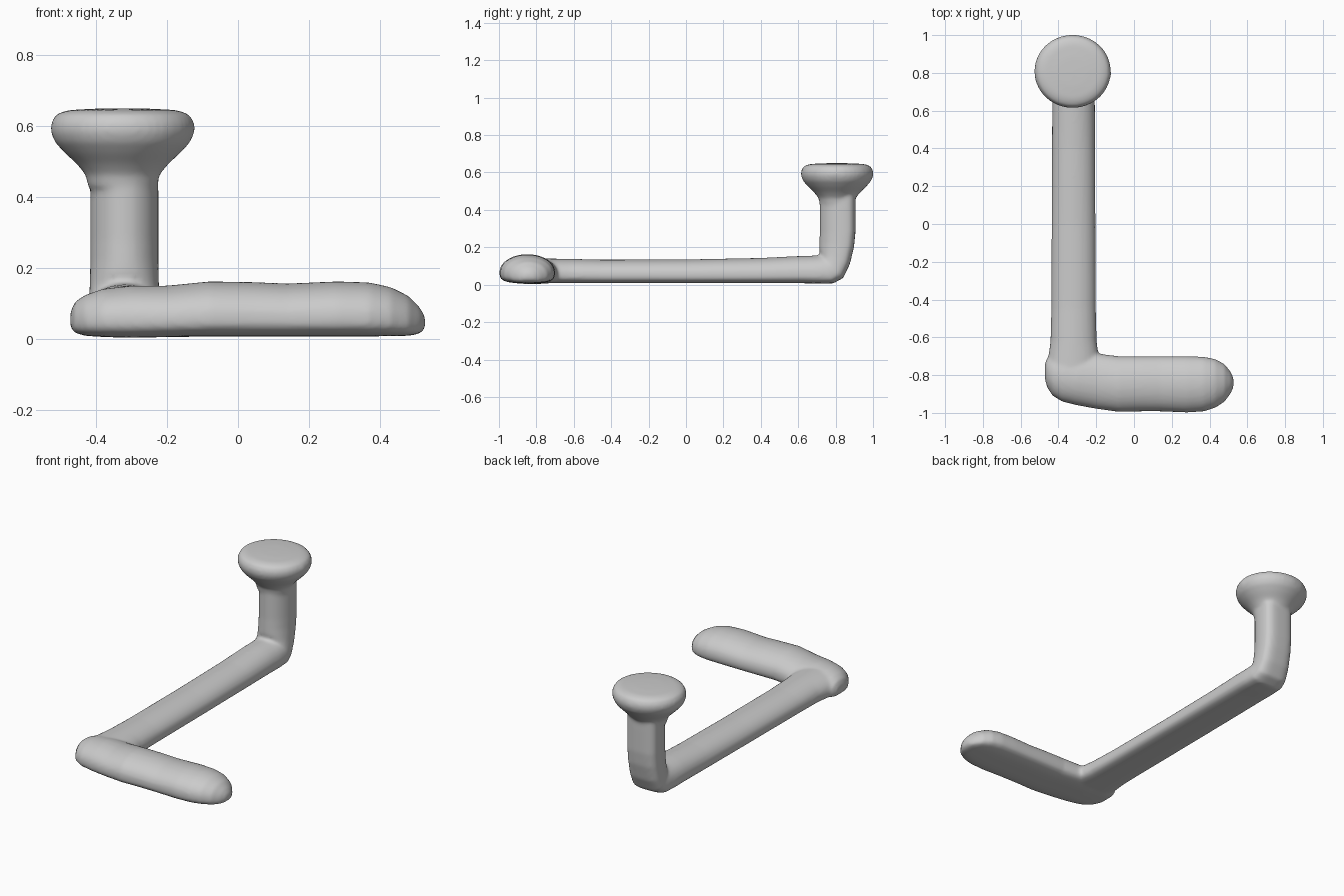
import bpy, bmesh, math
from mathutils import Vector

N = 40
bm = bmesh.new()


def section(hw, h, low=0.36, power=0.62):
    """D-shaped section: domed top, nearly flat underside."""
    pts = []
    for i in range(N):
        t = 2 * math.pi * i / N
        c, s = math.cos(t), math.sin(t)
        if s >= 0:
            u, v = c, low + (1 - low) * s ** 0.95
        else:
            u = math.copysign(abs(c) ** power, c)
            v = low - low * abs(s) ** power
        pts.append((u * hw, v * h))
    return pts


def loft(rings):
    loops = [[bm.verts.new(p) for p in r] for r in rings]
    for a, b in zip(loops, loops[1:]):
        for i in range(len(a)):
            j = (i + 1) % len(a)
            bm.faces.new((a[i], a[j], b[j], b[i]))
    bm.faces.new(loops[0][::-1])
    bm.faces.new(loops[-1])


# long bar bending up into the post: y, z of outer side, angle, half width, height
X = -0.32
bar = [(-0.86, 0.008, 0, 0.125, 0.12), (-0.75, 0.008, 0, 0.140, 0.132),
       (-0.62, 0.008, 0, 0.122, 0.130), (-0.45, 0.008, 0, 0.118, 0.126),
       (0.0, 0.008, 0, 0.116, 0.127), (0.4, 0.008, 0, 0.114, 0.135),
       (0.62, 0.008, 0, 0.113, 0.146), (0.70, 0.006, 2, 0.112, 0.150),
       (0.785, 0.006, 14, 0.108, 0.162), (0.84, 0.035, 42, 0.102, 0.180),
       (0.876, 0.11, 66, 0.098, 0.180), (0.898, 0.20, 82, 0.096, 0.187),
       (0.906, 0.28, 90, 0.096, 0.191), (0.906, 0.50, 90, 0.096, 0.191)]
rings = []
for y, z, ang, hw, h in bar:
    a = math.radians(ang)
    rings.append([Vector((X + u, y - v * math.sin(a), z + v * math.cos(a)))
                  for u, v in section(hw, h)])
loft(rings)

# cross foot along x: x, y min, y max, z bottom, z top
foot = [(-0.472, -0.82, -0.74, 0.035, 0.075), (-0.46, -0.865, -0.71, 0.018, 0.105),
        (-0.43, -0.91, -0.69, 0.010, 0.125), (-0.38, -0.94, -0.68, 0.006, 0.142),
        (-0.30, -0.96, -0.68, 0.004, 0.151), (-0.20, -0.978, -0.685, 0.006, 0.151),
        (-0.08, -0.995, -0.70, 0.008, 0.163), (0.04, -0.992, -0.70, 0.008, 0.161),
        (0.14, -0.992, -0.70, 0.008, 0.157), (0.28, -0.998, -0.70, 0.008, 0.163),
        (0.37, -0.992, -0.703, 0.008, 0.160), (0.43, -0.973, -0.715, 0.009, 0.147),
        (0.48, -0.94, -0.742, 0.010, 0.122), (0.51, -0.90, -0.78, 0.015, 0.092),
        (0.527, -0.865, -0.815, 0.03, 0.065)]
loft([[Vector((x, (y0 + y1) / 2 + u, z0 + v)) for u, v in section((y1 - y0) / 2, z1 - z0)]
      for x, y0, y1, z0, z1 in foot])

# mushroom knob: radius, z
knob = [(0.07, 0.41), (0.095, 0.43), (0.103, 0.465), (0.128, 0.495), (0.160, 0.525),
        (0.187, 0.555), (0.199, 0.585), (0.197, 0.61), (0.183, 0.634),
        (0.150, 0.645), (0.08, 0.649), (0.01, 0.650)]
loft([[Vector((-0.325 + r * 1.02 * math.cos(2 * math.pi * i / N),
               0.808 + r * 0.975 * math.sin(2 * math.pi * i / N), z)) for i in range(N)]
      for r, z in knob])

# small bump on the knob rim
g = bmesh.ops.create_uvsphere(bm, u_segments=16, v_segments=10, radius=0.038)
bmesh.ops.translate(bm, verts=g["verts"], vec=(-0.157, 0.795, 0.595))

bmesh.ops.recalc_face_normals(bm, faces=bm.faces)
me = bpy.data.meshes.new("bent_handle")
bm.to_mesh(me)
bm.free()
ob = bpy.data.objects.new("bent_handle", me)
bpy.context.collection.objects.link(ob)

mat = bpy.data.materials.new("plain grey")
mat.diffuse_color = (0.6, 0.6, 0.6, 1)
me.materials.append(mat)

# fuse the parts into one softly blended skin
rm = ob.modifiers.new("fuse", 'REMESH')
rm.mode = 'VOXEL'
rm.voxel_size = 0.01
rm.use_smooth_shade = True
sm = ob.modifiers.new("soften", 'SMOOTH')
sm.factor = 0.5
sm.iterations = 6
for p in me.polygons:
    p.use_smooth = True
